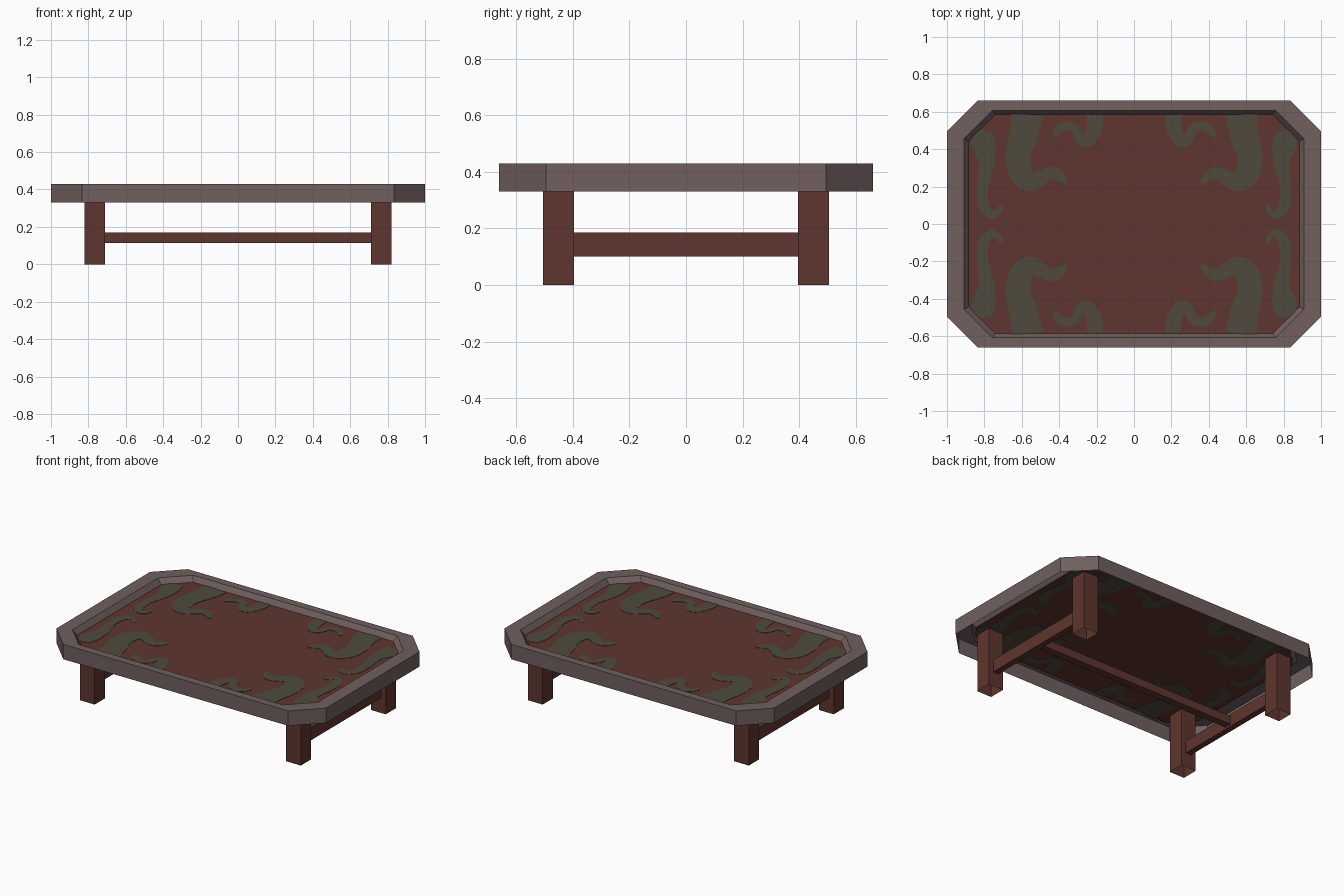
import bpy, bmesh
from mathutils import Vector

if "Cube" in bpy.data.objects:
    bpy.data.objects.remove(bpy.data.objects["Cube"])


def material(name, rgb):
    lin = [((c / 255 + 0.055) / 1.055) ** 2.4 for c in rgb]
    m = bpy.data.materials.new(name)
    m.diffuse_color = (*lin, 1)
    m.use_nodes = True
    m.node_tree.nodes["Principled BSDF"].inputs["Base Color"].default_value = m.diffuse_color
    return m


STONE = material("grey_frame", (112, 96, 95))
WOOD = material("red_brown_wood", (94, 53, 46))
GREEN = material("olive_inlay", (78, 74, 60))


def make_object(name, bm, mat):
    bmesh.ops.recalc_face_normals(bm, faces=bm.faces[:])
    mesh = bpy.data.meshes.new(name)
    bm.to_mesh(mesh)
    bm.free()
    mesh.materials.append(mat)
    ob = bpy.data.objects.new(name, mesh)
    bpy.context.collection.objects.link(ob)
    return ob


def box(name, x0, x1, y0, y1, z0, z1, open_ends=False):
    bm = bmesh.new()
    bmesh.ops.create_cube(bm, size=1)
    for v in bm.verts:
        v.co = ((x0, x1)[v.co.x > 0], (y0, y1)[v.co.y > 0], (z0, z1)[v.co.z > 0])
    if open_ends:
        bmesh.ops.delete(bm, geom=[f for f in bm.faces if abs(f.normal.z) > 0.9],
                         context='FACES_ONLY')
    return make_object(name, bm, WOOD)


def octagon(bm, hx, hy, cut, z):
    """Ring of verts: rectangle with 45 degree cut corners."""
    a, b = hx - cut, hy - cut
    pts = [(a, hy), (hx, b), (hx, -b), (a, -hy),
           (-a, -hy), (-hx, -b), (-hx, b), (-a, hy)]
    return [bm.verts.new((x, y, z)) for x, y in pts]


PANEL_Z = 0.395

# Frame: open shell with outer wall, flat rim and sloped inner lip
bm = bmesh.new()
rings = [octagon(bm, *r) for r in ((1.0, 0.66, 0.165, 0.33), (1.0, 0.66, 0.165, 0.43),
                                   (0.91, 0.607, 0.152, 0.43), (0.884, 0.586, 0.142, PANEL_Z))]
for lo, hi in zip(rings, rings[1:]):
    for i in range(8):
        j = (i + 1) % 8
        bm.faces.new((lo[i], lo[j], hi[j], hi[i]))
make_object("table_frame", bm, STONE)

# Sunken table top
bm = bmesh.new()
face = bm.faces.new(octagon(bm, 0.884, 0.586, 0.142, PANEL_Z))
if face.normal.z < 0:
    face.normal_flip()
panel = make_object("table_panel", bm, WOOD)


def swirl(name, pts, steps=3):
    """Tapering ribbon along a smoothed path of (x, y, width), mirrored to four corners."""
    p = [Vector(q) for q in pts]
    p = [2 * p[0] - p[1]] + p + [2 * p[-1] - p[-2]]
    path = []
    for i in range(1, len(p) - 2):
        a, b, c, d = p[i - 1:i + 3]
        for s in range(steps):
            t = s / steps
            path.append(0.5 * (2 * b + (c - a) * t + (2 * a - 5 * b + 4 * c - d) * t * t
                               + (3 * b - a - 3 * c + d) * t ** 3))
    path.append(p[-2])
    bm = bmesh.new()
    prev = None
    for i, q in enumerate(path):
        d = path[min(i + 1, len(path) - 1)] - path[max(i - 1, 0)]
        n = Vector((-d.y, d.x)).normalized() * max(q.z, 0.004) / 2
        pair = [bm.verts.new((q.x + s * n.x, q.y + s * n.y, PANEL_Z)) for s in (1, -1)]
        if prev:
            bm.faces.new((prev[0], prev[1], pair[1], pair[0]))
        prev = pair
    ob = make_object(name, bm, GREEN)
    sol = ob.modifiers.new("thickness", 'SOLIDIFY')
    sol.thickness, sol.offset = 0.004, 0
    mir = ob.modifiers.new("four_corners", 'MIRROR')
    mir.use_axis = (True, True, False)
    mir.use_mirror_merge = False


# Inlaid scrolls, drawn for the back left corner
swirl("large_scroll", [(-.572, .586, .17), (-.588, .48, .15), (-.62, .36, .135),
                       (-.605, .267, .125), (-.556, .222, .10), (-.497, .247, .075),
                       (-.45, .273, .065), (-.406, .262, .06), (-.36, .22, .02)])
swirl("small_scroll", [(-.209, .586, .085), (-.214, .508, .08), (-.246, .447, .07),
                       (-.285, .447, .055), (-.305, .492, .045), (-.332, .522, .045),
                       (-.38, .522, .05), (-.412, .497, .04), (-.433, .465, .015)])
swirl("side_scroll", [(-.795, .50, .08), (-.805, .43, .13), (-.786, .33, .085),
                      (-.81, .20, .06), (-.805, .10, .06), (-.765, .05, .045),
                      (-.727, .065, .035), (-.71, .10, .02)])

# Legs (hollow posts) and end rails
for sx, side in ((-1, "left"), (1, "right")):
    for sy, end in ((-1, "front"), (1, "back")):
        xs = sorted((sx * 0.71, sx * 0.82))
        ys = sorted((sy * 0.395, sy * 0.505))
        box(f"{end}_{side}_leg", *xs, *ys, 0, PANEL_Z, open_ends=True)
    xs = sorted((sx * 0.745, sx * 0.785))
    box(f"{side}_rail", *xs, -0.395, 0.395, 0.10, 0.185)

# Long stretcher between the end rails
box("stretcher", -0.745, 0.745, -0.025, 0.025, 0.115, 0.17)
